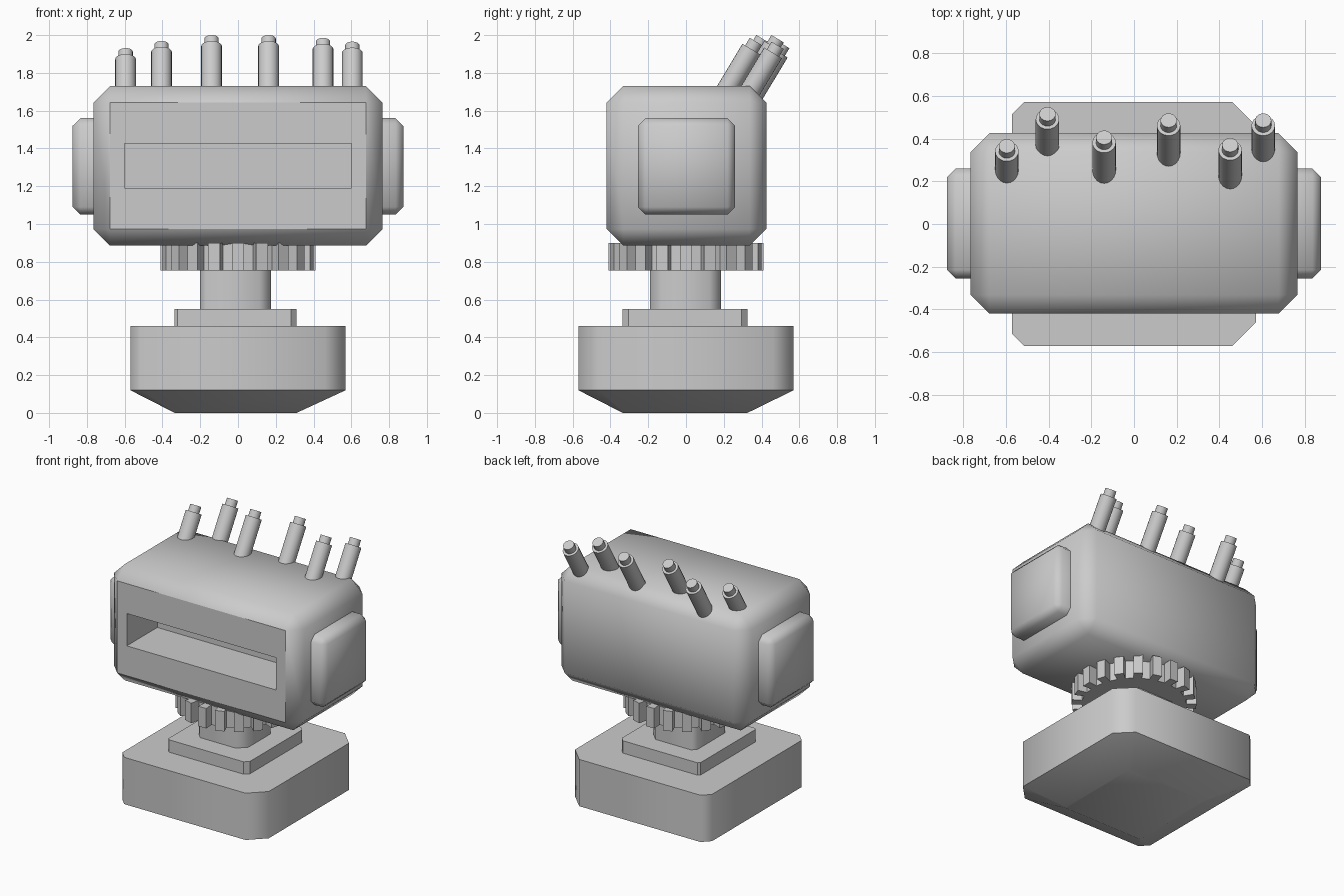
import bpy, bmesh, math
from mathutils import Vector, Matrix

if "Cube" in bpy.data.objects:
    bpy.data.objects.remove(bpy.data.objects["Cube"])


def finish(bm, name, smooth_angle=None):
    bmesh.ops.recalc_face_normals(bm, faces=bm.faces)
    mesh = bpy.data.meshes.new(name)
    bm.to_mesh(mesh)
    bm.free()
    obj = bpy.data.objects.new(name, mesh)
    bpy.context.collection.objects.link(obj)
    if smooth_angle:
        bpy.ops.object.select_all(action='DESELECT')
        obj.select_set(True)
        bpy.context.view_layer.objects.active = obj
        bpy.ops.object.shade_smooth_by_angle(angle=math.radians(smooth_angle))
    return obj


def box_bm(lo, hi):
    lo, hi = Vector(lo), Vector(hi)
    bm = bmesh.new()
    bmesh.ops.create_cube(bm, size=1)
    bmesh.ops.scale(bm, vec=hi - lo, verts=bm.verts)
    bmesh.ops.translate(bm, vec=(lo + hi) / 2, verts=bm.verts)
    return bm


def bevel(bm, edges, width, segments=1):
    bmesh.ops.bevel(bm, geom=list(edges), offset=width, segments=segments,
                    profile=0.5, affect='EDGES')


def octagon(x0, x1, y0, y1, left, right):
    """Rectangle outline with separate left and right corner cuts."""
    return [(x0 + left, y0), (x1 - right, y0), (x1, y0 + right), (x1, y1 - right),
            (x1 - right, y1), (x0 + left, y1), (x0, y1 - left), (x0, y0 + left)]


def loft(name, rings, smooth_angle=None):
    """Skin a stack of (outline, z) rings and cap both ends."""
    bm = bmesh.new()
    loops = [[bm.verts.new((x, y, z)) for x, y in pts] for pts, z in rings]
    for a, b in zip(loops, loops[1:]):
        for i in range(len(a)):
            j = (i + 1) % len(a)
            bm.faces.new((a[i], a[j], b[j], b[i]))
    bm.faces.new(loops[0])
    bm.faces.new(loops[-1])
    return finish(bm, name, smooth_angle)


# Foot: cut-corner block tapering to a near-square sole
foot = octagon(-0.57, 0.57, -0.57, 0.57, 0.055, 0.11)
sole = octagon(-0.335, 0.31, -0.335, 0.325, 0.005, 0.01)
loft("foot", [(sole, 0), (foot, 0.12), (foot, 0.46)], 50)

# Ankle plate and neck post
plate = octagon(-0.335, 0.31, -0.335, 0.325, 0.015, 0.03)
loft("ankle_plate", [(plate, 0.46), (plate, 0.55)])
post = octagon(-0.2, 0.175, -0.19, 0.185, 0.03, 0.06)
loft("neck_post", [(post, 0.55), (post, 0.755)], 50)

# Neck gear
teeth = 20
gear = []
for i in range(teeth):
    for frac, r in ((-0.25, 0.345), (-0.25, 0.412), (0.25, 0.412), (0.25, 0.345)):
        a = (i + frac) * math.tau / teeth
        gear.append((r * math.cos(a), r * math.sin(a)))
loft("neck_gear", [(gear, 0.755), (gear, 0.9)])

# Head: bevelled box with a flat front panel and a deep viewing slot
bm = box_bm((-0.765, -0.42, 0.885), (0.765, 0.425, 1.73))
bevel(bm, bm.edges, 0.088)
front = min(bm.faces, key=lambda f: f.calc_center_median().y)
rim = [e.verts[:] for e in front.edges]
bmesh.ops.inset_region(bm, faces=[front], thickness=0.05)
for v in front.verts:
    v.co.x = math.copysign(0.6, v.co.x)
    v.co.z = 1.425 if v.co.z > 1.3 else 1.19
slot = bmesh.ops.extrude_face_region(bm, geom=[front])['geom']
bmesh.ops.translate(bm, vec=(0, 0.35, 0),
                    verts=[g for g in slot if isinstance(g, bmesh.types.BMVert)])
if front.is_valid:
    bmesh.ops.delete(bm, geom=[front], context='FACES_ONLY')
head = finish(bm, "head", 60)

# Keep the front panel outline crisp
for e in head.data.edges:
    a, b = (head.data.vertices[i].co for i in e.vertices)
    if max(a.y, b.y) < -0.415:
        e.use_edge_sharp = True

# Side pods
for side, name in ((1, "right_pod"), (-1, "left_pod")):
    bm = box_bm((0.70, -0.255, 1.05), (0.875, 0.26, 1.56))
    bevel(bm, [e for e in bm.edges if max(v.co.x for v in e.verts) > 0.8], 0.04)
    bmesh.ops.scale(bm, vec=(side, 1, 1), verts=bm.verts)
    finish(bm, name, 60)

# Backward-leaning stubs with narrower tips, placed by tip centre
tips = [(-0.595, 0.365, 1.912), (-0.405, 0.515, 1.95), (-0.14, 0.405, 1.981),
        (0.162, 0.485, 1.981), (0.45, 0.37, 1.966), (0.605, 0.485, 1.946)]
lean = Matrix.Rotation(math.radians(-31), 4, 'X')
for n, tip in enumerate(tips, 1):
    bm = bmesh.new()
    for radius, top, bottom in ((0.055, -0.047, -0.42), (0.038, 0, -0.08)):
        place = Matrix.Translation(tip) @ lean @ Matrix.Translation((0, 0, (top + bottom) / 2))
        bmesh.ops.create_cone(bm, cap_ends=True, segments=20, radius1=radius,
                              radius2=radius, depth=top - bottom, matrix=place)
    finish(bm, f"head_stub_{n}", 40)
